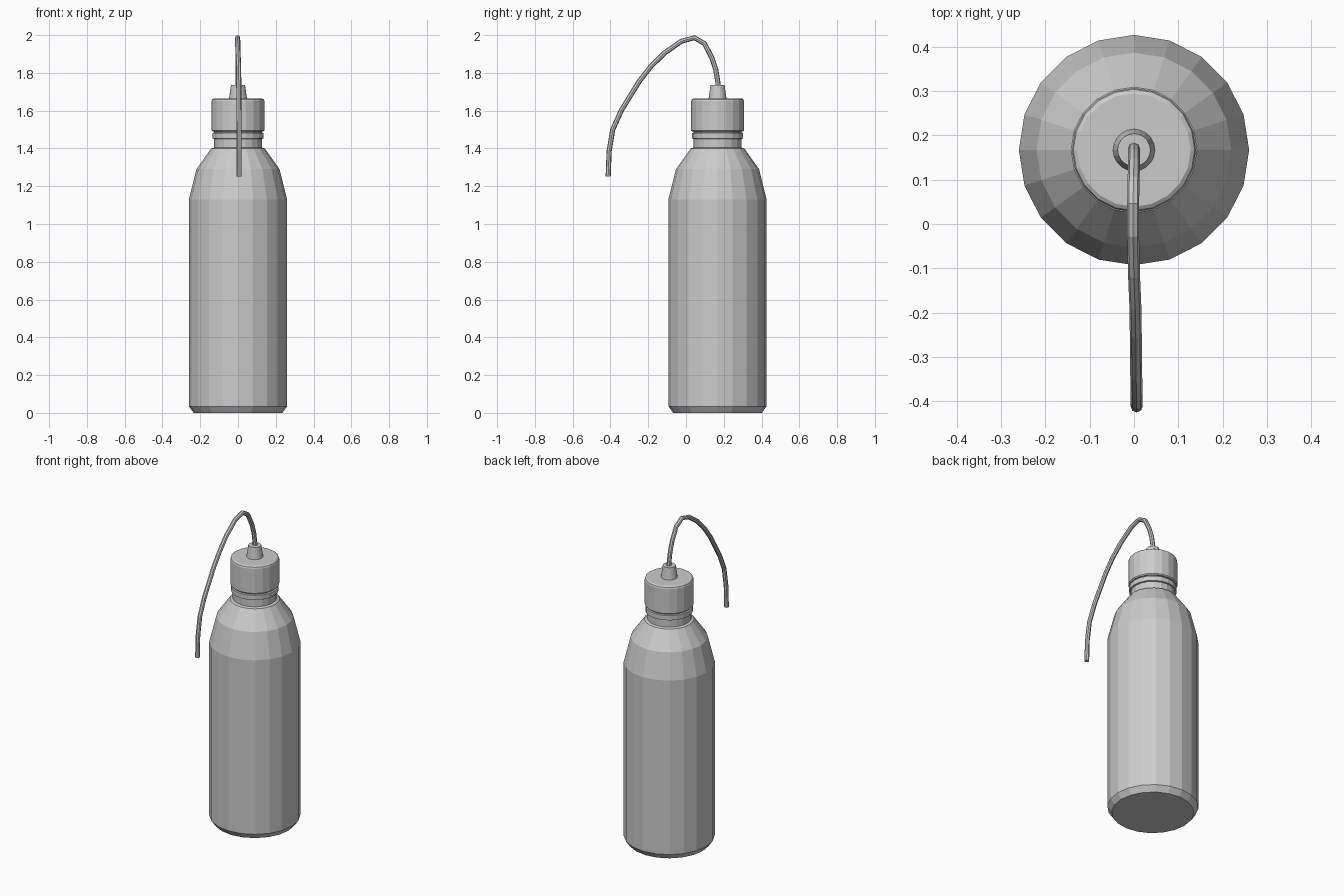
import bpy, bmesh, math

if "Cube" in bpy.data.objects:
    bpy.data.objects.remove(bpy.data.objects["Cube"])

CY = 0.167      # bottle axis sits behind the origin
SIDES = 20


def lathe(name, profile, sides=SIDES):
    """Revolve (radius, z) points round the bottle axis, with closed ends."""
    bm = bmesh.new()
    rings = []
    for r, z in profile:
        rings.append([bm.verts.new((r * math.cos(2 * math.pi * i / sides),
                                    CY + r * math.sin(2 * math.pi * i / sides), z))
                      for i in range(sides)])
    for a, b in zip(rings, rings[1:]):
        for i in range(sides):
            j = (i + 1) % sides
            bm.faces.new((a[i], a[j], b[j], b[i]))
    bm.faces.new(rings[0][::-1])
    bm.faces.new(rings[-1])
    me = bpy.data.meshes.new(name)
    bm.to_mesh(me)
    bm.free()
    ob = bpy.data.objects.new(name, me)
    bpy.context.collection.objects.link(ob)
    return ob


# bottle: chamfered base, straight wall, stepped shoulder, neck
lathe("bottle", [(0.235, 0), (0.26, 0.035), (0.26, 1.13), (0.22, 1.29),
                 (0.142, 1.40), (0.126, 1.405), (0.126, 1.53)])

# neck ring under the cap
lathe("neck_ring", [(0.12, 1.45), (0.136, 1.452), (0.136, 1.482), (0.12, 1.485)])

# cap with a bevelled rim
lathe("cap", [(0.134, 1.49), (0.14, 1.496), (0.14, 1.65),
              (0.137, 1.659), (0.128, 1.665)])

# tapered nozzle
lathe("nozzle", [(0.048, 1.66), (0.037, 1.737)])

# bent spout tube
path = [(0, .173, 1.70), (0, .168, 1.755), (0, .157, 1.82), (0, .137, 1.88),
        (-.001, .098, 1.955), (-.002, .045, 1.986), (-.002, -.024, 1.968),
        (0, -.114, 1.905), (.003, -.185, 1.835), (.004, -.247, 1.756),
        (.005, -.342, 1.602), (.006, -.388, 1.50), (.006, -.407, 1.385),
        (.006, -.412, 1.252)]
curve = bpy.data.curves.new("spout_path", 'CURVE')
curve.dimensions = '3D'
curve.bevel_depth = 0.0135
curve.bevel_resolution = 2
curve.use_fill_caps = True
spline = curve.splines.new('POLY')
spline.points.add(len(path) - 1)
for p, co in zip(spline.points, path):
    p.co = (*co, 1)
spline.use_smooth = False
tube = bpy.data.objects.new("spout_tube", curve)
bpy.context.collection.objects.link(tube)
bpy.context.view_layer.objects.active = tube
tube.select_set(True)
bpy.ops.object.convert(target='MESH')
